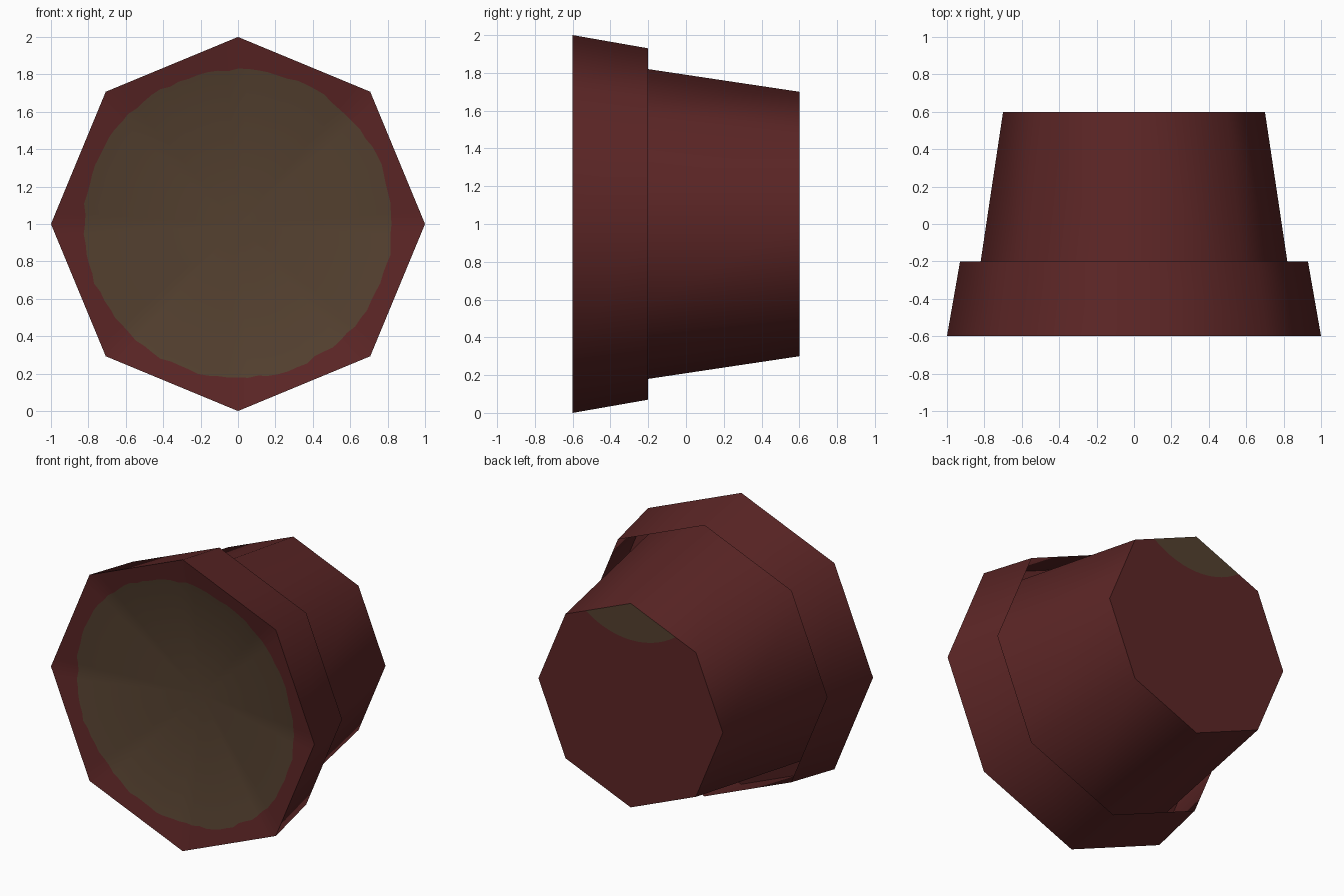
import bpy, math, random

if "Cube" in bpy.data.objects:
    bpy.data.objects.remove(bpy.data.objects["Cube"])

random.seed(4)
SIDES = 8
CZ = 1.0  # height of the pot axis


def material(name, col):
    m = bpy.data.materials.new(name)
    m.diffuse_color = (*col, 1)
    m.use_nodes = True
    m.node_tree.nodes["Principled BSDF"].inputs["Base Color"].default_value = m.diffuse_color
    return m


red = material("dark red clay", (0.107, 0.019, 0.019))
brown = material("brown soil", (0.089, 0.052, 0.029))


def point(r, ang, y):
    return (r * math.cos(ang), y, CZ + r * math.sin(ang))


def ring(r, y, n=SIDES):
    return [point(r, 2 * math.pi * i / n, y) for i in range(n)]


def build(name, verts, faces, mats):
    me = bpy.data.meshes.new(name)
    me.from_pydata(verts, [], faces)
    me.materials.append(red)
    me.materials.append(brown)
    for p, m in zip(me.polygons, mats):
        p.material_index = m
    ob = bpy.data.objects.new(name, me)
    bpy.context.collection.objects.link(ob)
    bpy.ops.object.select_all(action='DESELECT')
    ob.select_set(True)
    bpy.context.view_layer.objects.active = ob
    bpy.ops.object.shade_smooth_by_angle(angle=math.radians(50))
    return ob


def cone_wall(name, r0, y0, r1, y1):
    n = SIDES
    faces = [(i, n + i, n + (i + 1) % n, (i + 1) % n) for i in range(n)]
    return build(name, ring(r0, y0) + ring(r1, y1), faces, [0] * n)


# Tapered walls: the rim is an open collar around the body
cone_wall("rim", 1.0, -0.6, 0.93, -0.2)
cone_wall("body", 0.876, -0.575, 0.70, 0.6)

# Shallow dished front with a ragged round patch of soil
N, DEPTH = 96, 0.2
half = math.pi / SIDES
outer, inner = [], []
for i in range(N):
    a = 2 * math.pi * i / N
    edge = math.cos(half) / math.cos((a % (2 * half)) - half)
    r = 0.825 + random.uniform(-0.008, 0.008)
    outer.append(point(edge, a, -0.6))
    inner.append(point(r, a, -0.6 + DEPTH * (1 - r / edge)))
faces, mats = [], []
for i in range(N):
    j = (i + 1) % N
    faces += [(i, j, N + j, N + i), (N + i, N + j, 2 * N)]
    mats += [0, 1]
build("dished_front", outer + inner + [(0, -0.6 + DEPTH, CZ)], faces, mats)

# Flat base with a soil-coloured arc below its top corner
R, HALF_CHORD, STEPS = 0.58, 0.34, 14
z_end = 0.70 - HALF_CHORD * math.tan(half)
span = math.asin(HALF_CHORD / R)
zc = z_end + R * math.cos(span)
arc = []
for k in range(STEPS + 1):
    t = -span + 2 * span * k / STEPS
    arc.append((R * math.sin(t), 0.6, CZ + zc - R * math.cos(t)))
base = ring(0.70, 0.6)
top = SIDES // 4
a0 = SIDES
arc_ids = list(range(a0, a0 + STEPS + 1))            # left to right
patch = [top] + arc_ids[::-1]
rest = arc_ids + [(top - 1 - k) % SIDES for k in range(SIDES - 1)]
build("base", base + arc, [patch[::-1][::-1], rest], [1, 0])
me = bpy.data.objects["base"].data
for p in me.polygons:
    if p.normal.y < 0:
        p.flip()
